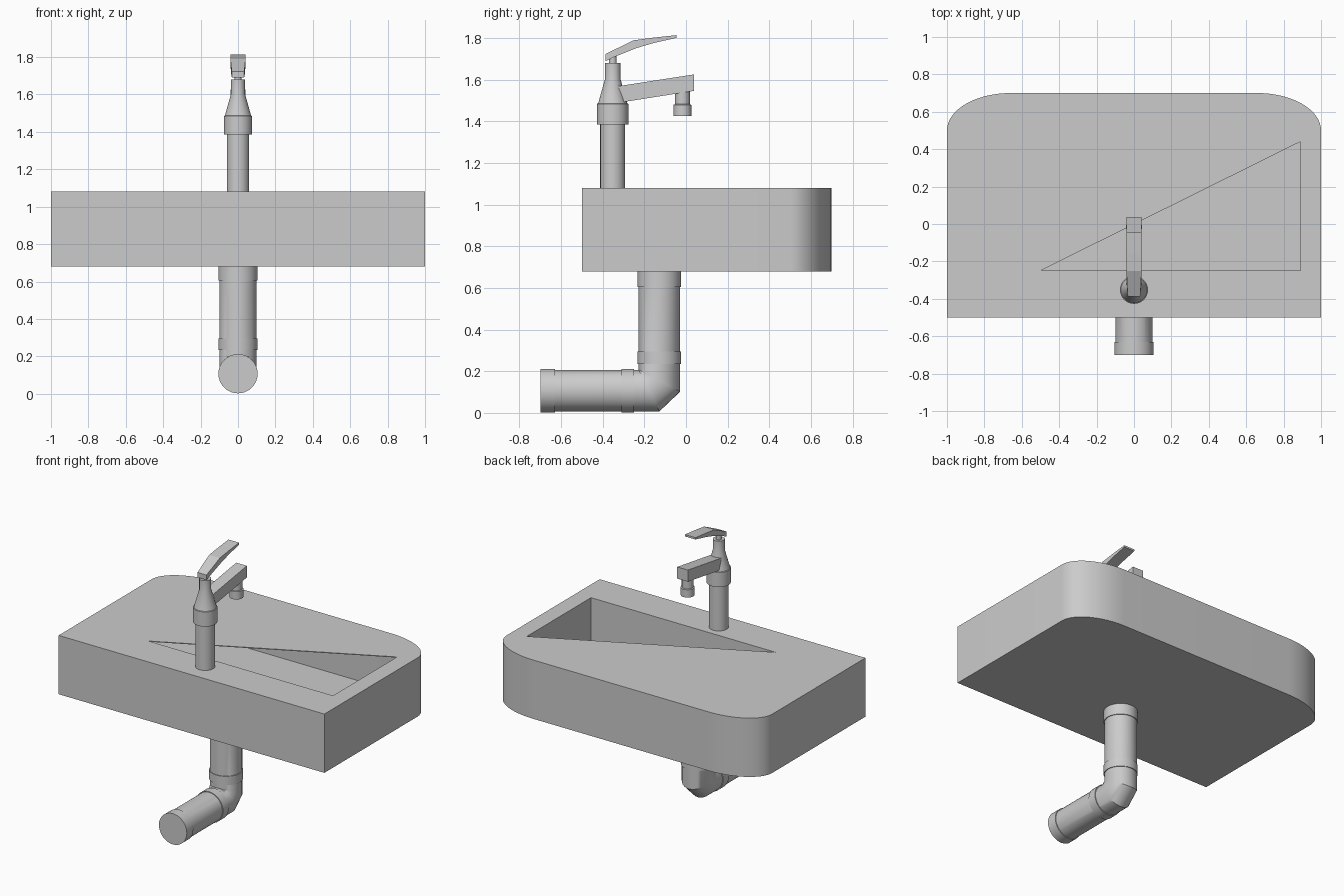
import bpy, bmesh, math
from mathutils import Vector

if "Cube" in bpy.data.objects:
    bpy.data.objects.remove(bpy.data.objects["Cube"])

def add(name, verts, faces, smooth=False):
    me = bpy.data.meshes.new(name)
    me.from_pydata([tuple(v) for v in verts], [], faces)
    bm = bmesh.new()
    bm.from_mesh(me)
    bmesh.ops.recalc_face_normals(bm, faces=bm.faces)
    bm.to_mesh(me)
    bm.free()
    ob = bpy.data.objects.new(name, me)
    bpy.context.collection.objects.link(ob)
    if smooth:
        bpy.ops.object.select_all(action='DESELECT')
        ob.select_set(True)
        bpy.context.view_layer.objects.active = ob
        bpy.ops.object.shade_smooth_by_angle(angle=math.radians(32))
    return ob

def bridge(name, rings, smooth=False):
    """Closed skin through rings of equal point count."""
    n = len(rings[0])
    verts = [v for r in rings for v in r]
    faces = [(k*n+i, k*n+(i+1) % n, (k+1)*n+(i+1) % n, (k+1)*n+i)
             for k in range(len(rings)-1) for i in range(n)]
    faces += [tuple(range(n)), tuple(range((len(rings)-1)*n, len(rings)*n))]
    return add(name, verts, faces, smooth)

def prism(name, outline, z0, z1, smooth=False):
    return bridge(name, [[(x, y, z) for x, y in outline] for z in (z0, z1)], smooth)

def circle(c, r, axis='z', n=32):
    out = []
    for i in range(n):
        a, b = r*math.cos(math.tau*i/n), r*math.sin(math.tau*i/n)
        out.append(Vector(c) + Vector((a, b, 0) if axis == 'z' else (a, 0, b)))
    return out

def lathe(name, x, y, profile, n=32):
    return bridge(name, [circle((x, y, z), r, n=n) for r, z in profile], True)

def rounded_back(hx, y0, y1, rx, ry, n=16):
    """Rectangle with elliptical rear corners."""
    right = [(hx-rx+rx*math.cos(t), y1-ry+ry*math.sin(t))
             for t in (math.pi/2*i/n for i in range(n+1))]
    return [(hx, y0)] + right + [(-x, y) for x, y in reversed(right)] + [(-hx, y0)]

# Basin: hollow bowl under a thin deck with a triangular opening
basin = prism("basin", rounded_back(1, -0.5, 0.7, 0.34, 0.2), 0.68, 1.08, True)
cavity = prism("cavity_cutter", rounded_back(0.89, -0.25, 0.58, 0.25, 0.12), 0.76, 1.075)
e = 0.0005
opening = prism("opening_cutter", [(-0.5, -0.25+e), (0.89-e, -0.25+e), (0.89-e, 0.44)], 1.0, 1.2)
bpy.ops.object.select_all(action='DESELECT')
basin.select_set(True)
bpy.context.view_layer.objects.active = basin
for cutter in (cavity, opening):
    m = basin.modifiers.new("cut", 'BOOLEAN')
    m.operation, m.solver, m.object = 'DIFFERENCE', 'EXACT', cutter
    bpy.ops.object.modifier_move_to_index(modifier=m.name, index=len(basin.modifiers)-1)
    bpy.ops.object.modifier_apply(modifier=m.name)
for cutter in (cavity, opening):
    bpy.data.objects.remove(cutter)

# Drain grate on the bowl floor
PY, PZ = -0.128, 0.107
lathe("drain_plate", 0, PY, [(0.1, 0.755), (0.1, 0.765)])
verts, faces = [], []
for ring in range(5):
    for k in range(max(1, ring*6)):
        a = math.tau*k/max(1, ring*6)
        c = (0.02*ring*math.cos(a), PY+0.02*ring*math.sin(a), 0.767)
        faces.append(tuple(range(len(verts), len(verts)+6)))
        verts += circle(c, 0.007, n=6)
add("drain_grate_dots", verts, faces)

# Waste pipe: vertical run, chamfered elbow, horizontal run
def slanted(inner, outer, n=32):
    i, o = Vector((0, *inner)), Vector((0, *outer))
    mid, half = (i+o)/2, (o-i)/2
    return [mid + half*math.cos(math.tau*k/n) + Vector((0.1*math.sin(math.tau*k/n), 0, 0))
            for k in range(n)]
bridge("waste_pipe", [
    slanted((PY-0.1, 0.685), (PY+0.1, 0.685)),
    slanted((PY-0.1, PZ+0.1), (PY+0.1, PZ-0.005)),
    slanted((PY-0.1, PZ+0.1), (PY, PZ-0.1)),
    slanted((-0.69, PZ+0.1), (-0.69, PZ-0.1))], True)
for i, (a, b) in enumerate(((0.605, 0.685), (0.235, 0.295))):
    lathe(f"vertical_pipe_collar_{i+1}", 0, PY, [(0.105, a), (0.105, b)])
for i, (a, b) in enumerate(((-0.7, -0.63), (-0.31, -0.25))):
    bridge(f"horizontal_pipe_collar_{i+1}",
           [circle((0, a, PZ), 0.105, 'y'), circle((0, b, PZ), 0.105, 'y')], True)

# Tap body
FY = -0.352
lathe("tap_body", 0, FY, [(0.06, 1.075), (0.06, 1.385), (0.075, 1.385), (0.075, 1.485),
                          (0.07, 1.487), (0.037, 1.605), (0.037, 1.68), (0.018, 1.68),
                          (0.018, 1.72)])

# Spout and lever: (y, bottom z, top z, half width) sections
def bar(name, sections):
    bridge(name, [[(-w, y0, b), (w, y0, b), (w, y1, t), (-w, y1, t)]
                  for y0, y1, b, t, w in sections])
bar("spout", [(-0.33, -0.33, 1.489, 1.569, 0.04), (0.038, 0.038, 1.547, 1.626, 0.04)])
bar("lever_handle", [(-0.387, -0.387, 1.69, 1.724, 0.033), (-0.34, -0.33, 1.712, 1.752, 0.037),
                     (-0.237, -0.252, 1.753, 1.79, 0.04), (-0.155, -0.155, 1.777, 1.803, 0.04),
                     (-0.045, -0.045, 1.802, 1.815, 0.04)])
lathe("spout_nozzle", 0, -0.017, [(0.043, 1.427), (0.043, 1.48), (0.036, 1.483), (0.036, 1.56)])
